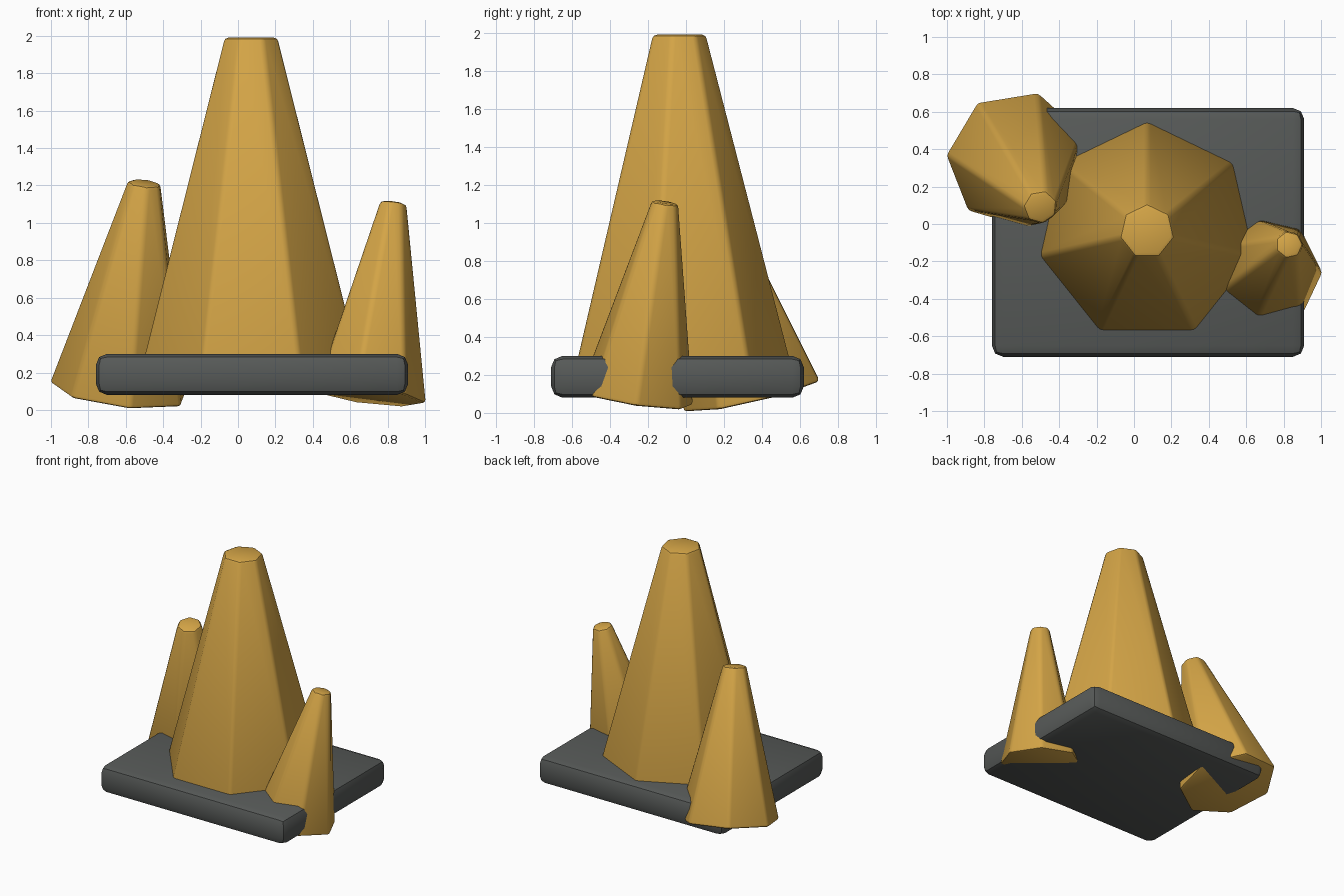
import bpy, bmesh, math
from mathutils import Vector, Matrix

if "Cube" in bpy.data.objects:
    bpy.data.objects.remove(bpy.data.objects["Cube"])


def material(name, colour):
    m = bpy.data.materials.new(name)
    m.diffuse_color = (*colour, 1)
    m.use_nodes = True
    m.node_tree.nodes["Principled BSDF"].inputs["Base Color"].default_value = m.diffuse_color
    return m


AMBER = material("amber", (0.66, 0.375, 0.062))
GREY = material("dark grey", (0.095, 0.102, 0.098))


def finish(name, bm, mat, bevel):
    """Turn a bmesh into a softly bevelled, smooth-shaded object."""
    bmesh.ops.recalc_face_normals(bm, faces=bm.faces)
    bmesh.ops.bevel(bm, geom=list(bm.edges), offset=bevel, segments=2,
                    profile=0.5, affect='EDGES', clamp_overlap=True)
    mesh = bpy.data.meshes.new(name)
    bm.to_mesh(mesh)
    bm.free()
    mesh.materials.append(mat)
    ob = bpy.data.objects.new(name, mesh)
    bpy.context.collection.objects.link(ob)
    bpy.ops.object.select_all(action='DESELECT')
    bpy.context.view_layer.objects.active = ob
    ob.select_set(True)
    bpy.ops.object.shade_smooth_by_angle(angle=math.radians(35))
    return ob


def spire(name, base, tip, r_base, r_tip, turn):
    """Seven-sided tapered spire running from base centre to tip centre."""
    base, tip = Vector(base), Vector(tip)
    axis = tip - base
    tilt = Vector((0, 0, 1)).rotation_difference(axis).to_matrix().to_4x4()
    place = (Matrix.Translation((base + tip) / 2) @ tilt
             @ Matrix.Rotation(math.radians(turn), 4, 'Z'))
    bm = bmesh.new()
    bmesh.ops.create_cone(bm, cap_ends=True, cap_tris=False, segments=7,
                          radius1=r_base, radius2=r_tip,
                          depth=axis.length, matrix=place)
    return finish(name, bm, AMBER, 0.02)


# Base slab
bm = bmesh.new()
bmesh.ops.create_cube(bm, size=1, matrix=Matrix.Translation((0.075, -0.045, 0.19))
                      @ Matrix.Diagonal((1.67, 1.33, 0.22, 1)))
finish("base_slab", bm, GREY, 0.06)

# Tall upright spire and two leaning side spires
spire("main_spire", (0.07, -0.04, 0.18), (0.07, -0.04, 1.99), 0.615, 0.148, 0)
spire("left_spire", (-0.63, 0.35, 0.095), (-0.50, 0.09, 1.215), 0.382, 0.092, -17)
spire("right_spire", (0.70, -0.26, 0.073), (0.83, -0.11, 1.108), 0.31, 0.075, 13)
